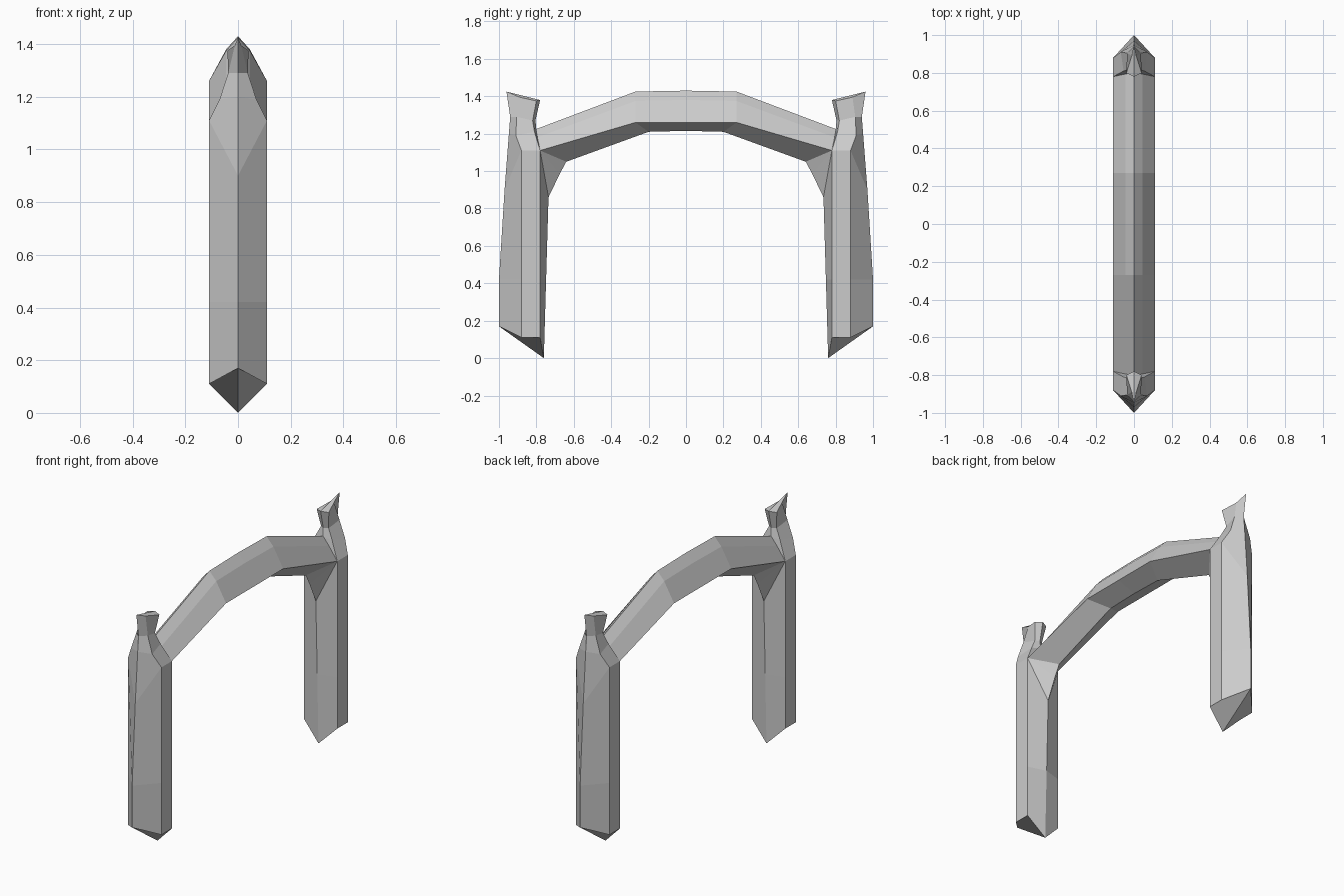
import bpy
import bmesh

cube = bpy.data.objects.get("Cube")
if cube:
    bpy.data.objects.remove(cube, do_unlink=True)

stone = bpy.data.materials.new("pale grey")
stone.use_nodes = True
grey = (0.6, 0.6, 0.6, 1)
stone.diffuse_color = grey
stone.node_tree.nodes["Principled BSDF"].inputs["Base Color"].default_value = grey

HALF = 0.11  # half width of the frame


def finish(name, bm, mirror_y):
    bmesh.ops.recalc_face_normals(bm, faces=bm.faces)
    mesh = bpy.data.meshes.new(name)
    bm.to_mesh(mesh)
    bm.free()
    obj = bpy.data.objects.new(name, mesh)
    bpy.context.collection.objects.link(obj)
    mesh.materials.append(stone)
    if mirror_y:
        mod = obj.modifiers.new("other_end", 'MIRROR')
        mod.use_axis = (False, True, False)
        mod.use_mirror_merge = False
    return obj


def loft(name, sections, mirror_y=False):
    """Join half sections, each running from ridge to ridge at x = 0, and repeat them at -x."""
    bm = bmesh.new()
    for side in (1, -1):
        rows = [[bm.verts.new((side * x, y, z)) for x, y, z in s] for s in sections]
        for a, b in zip(rows, rows[1:]):
            for i in range(len(a) - 1):
                bm.faces.new((a[i], a[i + 1], b[i + 1], b[i]))
        bm.faces.new(rows[0])
        bm.faces.new(rows[-1])
    bmesh.ops.remove_doubles(bm, verts=bm.verts, dist=0.0005)
    return finish(name, bm, mirror_y)


# Legs with a slanted foot, rising into a narrow forked horn:
# outer ridge, outer side, inner side, inner ridge
loft("leg_and_horn", [
    [(0, -1.0, 0.17), (HALF, -0.88, 0.11), (HALF, -0.78, 0.11), (0, -0.76, 0.0)],
    [(0, -1.0, 0.42), (HALF, -0.88, 0.42), (HALF, -0.78, 0.42), (0, -0.748, 0.42)],
    [(0, -0.97, 0.9), (HALF, -0.88, 1.11), (HALF, -0.78, 1.11), (0, -0.735, 0.86)],
    [(0, -0.947, 1.2), (0.07, -0.91, 1.19), (0.055, -0.81, 1.21), (0, -0.80, 1.22)],
    [(0, -0.94, 1.29), (0.037, -0.905, 1.29), (0.025, -0.82, 1.27), (0, -0.805, 1.27)],
    [(0, -0.96, 1.425), (0.012, -0.89, 1.395), (0.04, -0.80, 1.375), (0, -0.78, 1.38)],
], mirror_y=True)

# Arched beam: top ridge, shoulder, side, bottom ridge
half_beam = [
    [(0, -0.87, 1.19), (0.04, -0.87, 1.16), (0.10, -0.87, 1.09), (0, -0.76, 1.0)],
    [(0, -0.80, 1.225), (0.045, -0.795, 1.18), (HALF, -0.78, 1.11), (0, -0.64, 1.05)],
    [(0, -0.27, 1.425), (0.045, -0.27, 1.375), (HALF, -0.27, 1.26), (0, -0.20, 1.21)],
]
middle = [[(0, 0, 1.43), (0.045, 0, 1.38), (HALF, 0, 1.26), (0, 0, 1.215)]]
other_half = [[(x, -y, z) for x, y, z in s] for s in reversed(half_beam)]
loft("beam", half_beam + middle + other_half)

# Braces fanning from the leg corners down the inner ridge
bm = bmesh.new()
left, right = [bm.verts.new((x, -0.78, 1.11)) for x in (HALF, -HALF)]
ridge = [bm.verts.new((0, y, z)) for y, z in ((-0.64, 1.05), (-0.675, 0.985), (-0.735, 0.86))]
for corner in (left, right):
    for a, b in zip(ridge, ridge[1:]):
        bm.faces.new((corner, a, b))
bm.faces.new((left, right, ridge[0]))
bm.faces.new((left, right, ridge[-1]))
finish("brace", bm, mirror_y=True)
